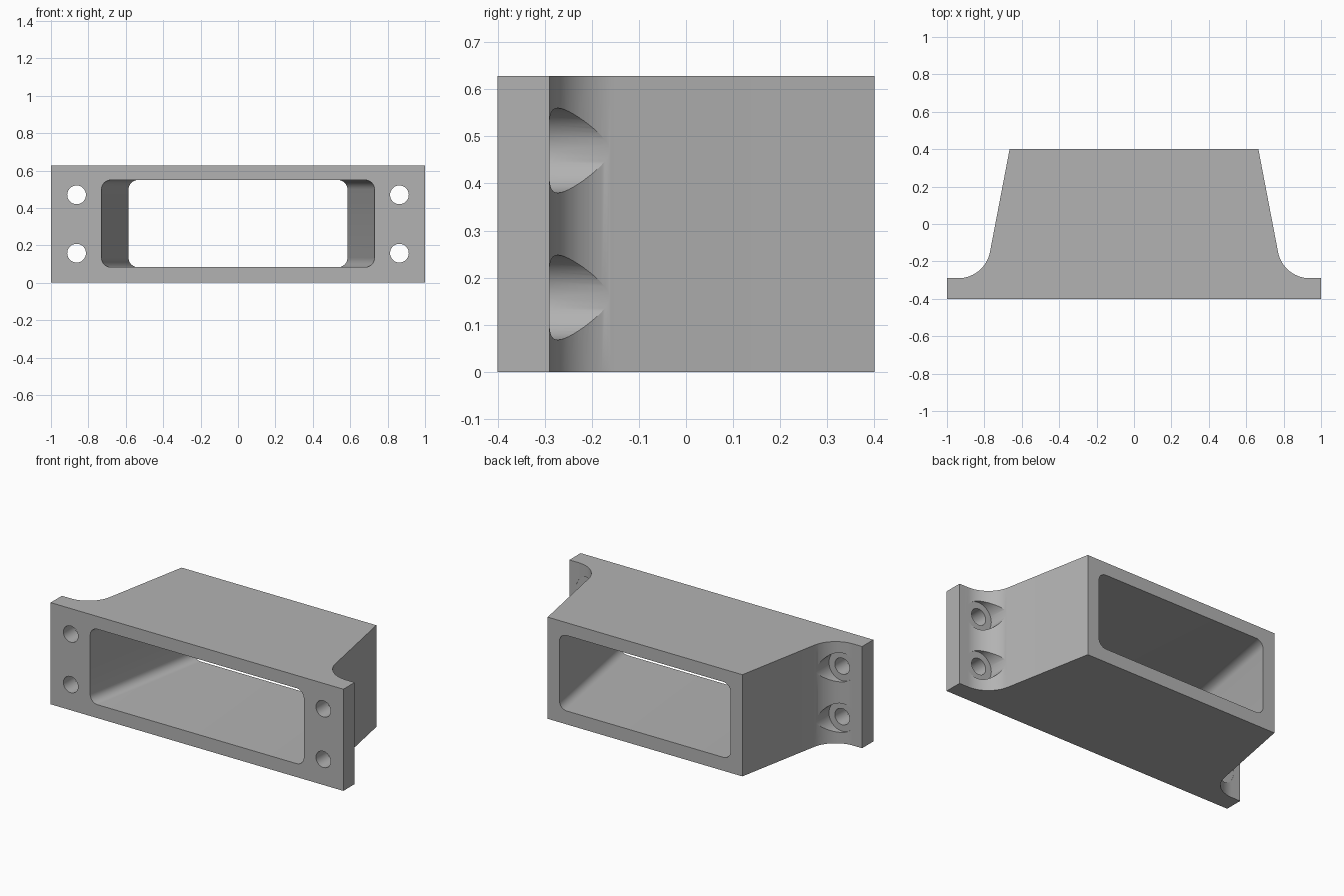
import bpy, bmesh, math
from mathutils import Matrix, Vector

if "Cube" in bpy.data.objects:
    bpy.data.objects.remove(bpy.data.objects["Cube"], do_unlink=True)

HEIGHT, FRONT, BACK, FLANGE = 0.628, -0.4, 0.4, -0.29
SCREW_X, SCREW_Z = 0.863, (0.158, 0.47)

grey = bpy.data.materials.new("plain grey")
grey.use_nodes = True
grey.diffuse_color = (0.45, 0.45, 0.45, 1)
grey.node_tree.nodes["Principled BSDF"].inputs["Base Color"].default_value = grey.diffuse_color


def loft(name, lower, upper):
    """Solid between two matching closed loops of points."""
    bm = bmesh.new()
    a = [bm.verts.new(p) for p in lower]
    b = [bm.verts.new(p) for p in upper]
    bm.faces.new(a)
    bm.faces.new(b)
    n = len(a)
    for i in range(n):
        j = (i + 1) % n
        bm.faces.new((a[i], a[j], b[j], b[i]))
    bmesh.ops.recalc_face_normals(bm, faces=bm.faces)
    mesh = bpy.data.meshes.new(name)
    bm.to_mesh(mesh)
    bm.free()
    mesh.materials.append(grey)
    obj = bpy.data.objects.new(name, mesh)
    bpy.context.collection.objects.link(obj)
    return obj


def circle(x, y, z, r, n=48):
    return [(x + r * math.cos(t), y, z + r * math.sin(t))
            for t in (2 * math.pi * i / n for i in range(n))]


def rounded_rect(half, y, z0, z1, r=0.05, steps=8):
    corners = [(half - r, z1 - r), (r - half, z1 - r),
               (r - half, z0 + r), (half - r, z0 + r)]
    return [(cx + r * math.cos(t), y, cz + r * math.sin(t))
            for k, (cx, cz) in enumerate(corners)
            for t in (math.pi / 2 * (k + i / steps) for i in range(steps + 1))]


# Plan outline: mounting flange, filleted into a tapering sleeve
radius, end_x = 0.173, 0.665
centre = Vector((0.94, FLANGE + radius))
wall = math.pi + math.atan2(0.11, 0.57)
side = [(1, FRONT), (1, FLANGE)]
for i in range(25):
    t = 1.5 * math.pi + (wall - 1.5 * math.pi) * i / 24
    side.append((centre.x + radius * math.cos(t), centre.y + radius * math.sin(t)))
side.append((end_x, BACK))
outline = side + [(-x, y) for x, y in reversed(side)]
body = loft("flanged_sleeve", [(x, y, 0) for x, y in outline],
            [(x, y, HEIGHT) for x, y in outline])

# Tapered rectangular opening, stretched slightly past both ends
slope, over = (0.73 - 0.585) / (BACK - FRONT), 0.1
cutters = [loft("opening_cutter",
                rounded_rect(0.73 + slope * over, FRONT - over, 0.083, 0.549),
                rounded_rect(0.585 - slope * over, BACK + over, 0.083, 0.549))]

# Screw holes and the wider clearance recesses behind them
for s in (-1, 1):
    for z in SCREW_Z:
        for label, r, y in (("recess", 0.09, FLANGE - 0.001), ("screw", 0.05, FRONT - over)):
            cutters.append(loft(label + "_cutter", circle(s * SCREW_X, y, z, r),
                                circle(s * SCREW_X, 0.2, z, r)))

for c in cutters:
    c.hide_render = True
    mod = body.modifiers.new(c.name, 'BOOLEAN')
    mod.operation, mod.solver, mod.object = 'DIFFERENCE', 'EXACT', c

# Bake the cuts and discard the helpers
bpy.context.view_layer.update()
baked = bpy.data.meshes.new_from_object(
    body.evaluated_get(bpy.context.evaluated_depsgraph_get()))
body.modifiers.clear()
body.data = baked
for c in cutters:
    bpy.data.objects.remove(c, do_unlink=True)

bpy.ops.object.select_all(action='DESELECT')
body.select_set(True)
bpy.context.view_layer.objects.active = body
bpy.ops.object.shade_smooth_by_angle(angle=math.radians(25))
